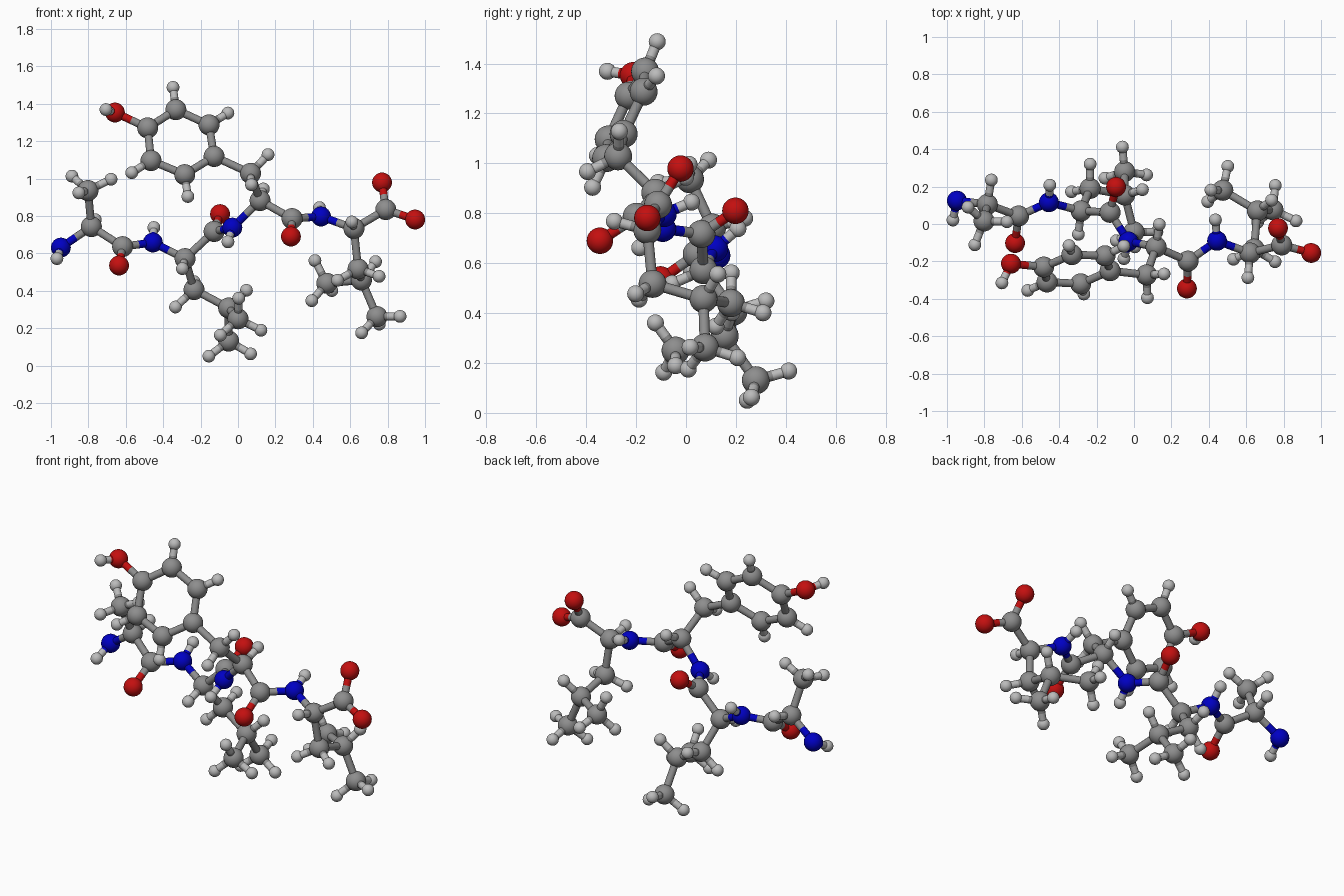
import bpy, bmesh, math
from mathutils import Vector, Matrix

if "Cube" in bpy.data.objects:
    bpy.data.objects.remove(bpy.data.objects["Cube"])

RADIUS = {"C": 0.056, "N": 0.053, "O": 0.053, "H": 0.034}
COLOR = {"C": (0.27, 0.27, 0.27, 1), "N": (0.0, 0.0, 0.55, 1),
         "O": (0.55, 0.005, 0.005, 1), "H": (0.5, 0.5, 0.5, 1)}
LABEL = {"C": "carbon", "N": "nitrogen", "O": "oxygen", "H": "hydrogen"}
BOND_R = 0.021

# Heavy atoms per chain section: element, attached hydrogens, position
first_unit = [
    ("N", 0, (-.947, .125, .631)), ("C", 1, (-.784, .105, .743)),
    ("C", 3, (-.802, .016, .936)), ("C", 0, (-.617, .043, .636)),
    ("O", 0, (-.636, -.102, .535)),
]
second_unit = [
    ("N", 1, (-.455, .116, .658)), ("C", 1, (-.283, .070, .572)),
    ("C", 2, (-.235, .190, .406)), ("C", 1, (-.050, .155, .308)),
    ("C", 3, (-.050, .280, .131)), ("C", 3, (.000, -.042, .250)),
    ("C", 0, (-.128, .062, .717)), ("O", 0, (-.096, .198, .810)),
]
third_unit = [
    ("N", 1, (-.030, -.093, .738)), ("C", 1, (.118, -.123, .882)),
    ("C", 2, (.067, -.272, 1.028)), ("C", 0, (.289, -.198, .786)),
    ("O", 0, (.283, -.345, .690)),
]
ring_unit = [
    ("C", 0, (-.128, -.250, 1.118)), ("C", 1, (-.155, -.170, 1.287)),
    ("C", 1, (-.332, -.164, 1.368)), ("C", 0, (-.483, -.230, 1.271)),
    ("C", 1, (-.465, -.310, 1.096)), ("C", 1, (-.285, -.320, 1.021)),
    ("O", 0, (-.658, -.212, 1.353)),
]
last_unit = [
    ("N", 1, (.444, -.090, .797)), ("C", 1, (.620, -.155, .733)),
    ("C", 2, (.642, -.134, .517)), ("C", 1, (.660, .070, .457)),
    ("C", 3, (.743, .076, .262)), ("C", 3, (.475, .180, .440)),
    ("C", 0, (.790, -.112, .834)), ("O", 0, (.770, -.022, .979)),
    ("O", 0, (.947, -.155, .781)),
]

heavy = [(e, h, Vector(p)) for unit in
         (first_unit, second_unit, third_unit, ring_unit, last_unit)
         for e, h, p in unit]


def neighbours(i):
    return [j for j in range(len(heavy))
            if j != i and (heavy[j][2] - heavy[i][2]).length < 0.25]


def hydrogen_directions(i):
    """Directions of the hydrogens that complete the atom's geometry."""
    count, p = heavy[i][1], heavy[i][2]
    near = neighbours(i)
    units = [(heavy[j][2] - p).normalized() for j in near]
    away = -sum(units, Vector()).normalized()
    if count == 1:
        return [away]
    if count == 2:
        side = units[0].cross(units[1]).normalized()
        a = math.radians(54.7)
        return [away * math.cos(a) + side * (s * math.sin(a)) for s in (1, -1)]
    # Methyl group, staggered against the next carbon
    k = near[0]
    other = [j for j in neighbours(k) if j != i][0]
    back = heavy[k][2] - heavy[other][2]
    side = (back - away * back.dot(away)).normalized()
    a = math.radians(70.5)
    first = away * math.cos(a) + side * math.sin(a)
    return [Matrix.Rotation(math.tau * n / 3, 3, away) @ first for n in range(3)]


atoms = [(e, p) for e, h, p in heavy]
bonds = [(i, j) for i in range(len(heavy)) for j in neighbours(i) if i < j]

# Hydrogens
for i, (e, h, p) in enumerate(heavy):
    if h:
        planar = e == "C" and h == 1 and len(neighbours(i)) == 2
        length = 0.122 if e == "N" else 0.130 if planar else 0.137
        for d in hydrogen_directions(i):
            bonds.append((i, len(atoms)))
            atoms.append(("H", p + d * length))

# Two end hydrogens with their own angles
for parent, pos in (((-.947, .125, .631), (-.968, .021, .572)),
                    ((-.658, -.212, 1.353), (-.706, -.315, 1.369))):
    i = min(range(len(heavy)), key=lambda n: (heavy[n][2] - Vector(parent)).length)
    bonds.append((i, len(atoms)))
    atoms.append(("H", Vector(pos)))


def add_rod(bm, a, b):
    d = b - a
    m = Matrix.Translation((a + b) / 2) @ d.to_track_quat("Z", "Y").to_matrix().to_4x4()
    bmesh.ops.create_cone(bm, cap_ends=False, segments=20, radius1=BOND_R,
                          radius2=BOND_R, depth=d.length, matrix=m)


def finish(bm, name, mat):
    for f in bm.faces:
        f.smooth = True
    me = bpy.data.meshes.new(name)
    bm.to_mesh(me)
    bm.free()
    me.materials.append(mat)
    bpy.context.collection.objects.link(bpy.data.objects.new(name, me))


# Balls and half-rods, grouped by element
for el in "CNOH":
    mat = bpy.data.materials.new(LABEL[el])
    mat.diffuse_color = COLOR[el]
    mat.use_nodes = True
    mat.node_tree.nodes["Principled BSDF"].inputs["Base Color"].default_value = mat.diffuse_color
    balls = bmesh.new()
    for e, p in atoms:
        if e == el:
            bmesh.ops.create_uvsphere(balls, u_segments=28, v_segments=16,
                                      radius=RADIUS[el], matrix=Matrix.Translation(p))
    finish(balls, LABEL[el] + "_atoms", mat)
    rods = bmesh.new()
    for i, j in bonds:
        mid = (atoms[i][1] + atoms[j][1]) / 2
        for k in (i, j):
            if atoms[k][0] == el:
                add_rod(rods, atoms[k][1], mid)
    finish(rods, LABEL[el] + "_bond_halves", mat)
